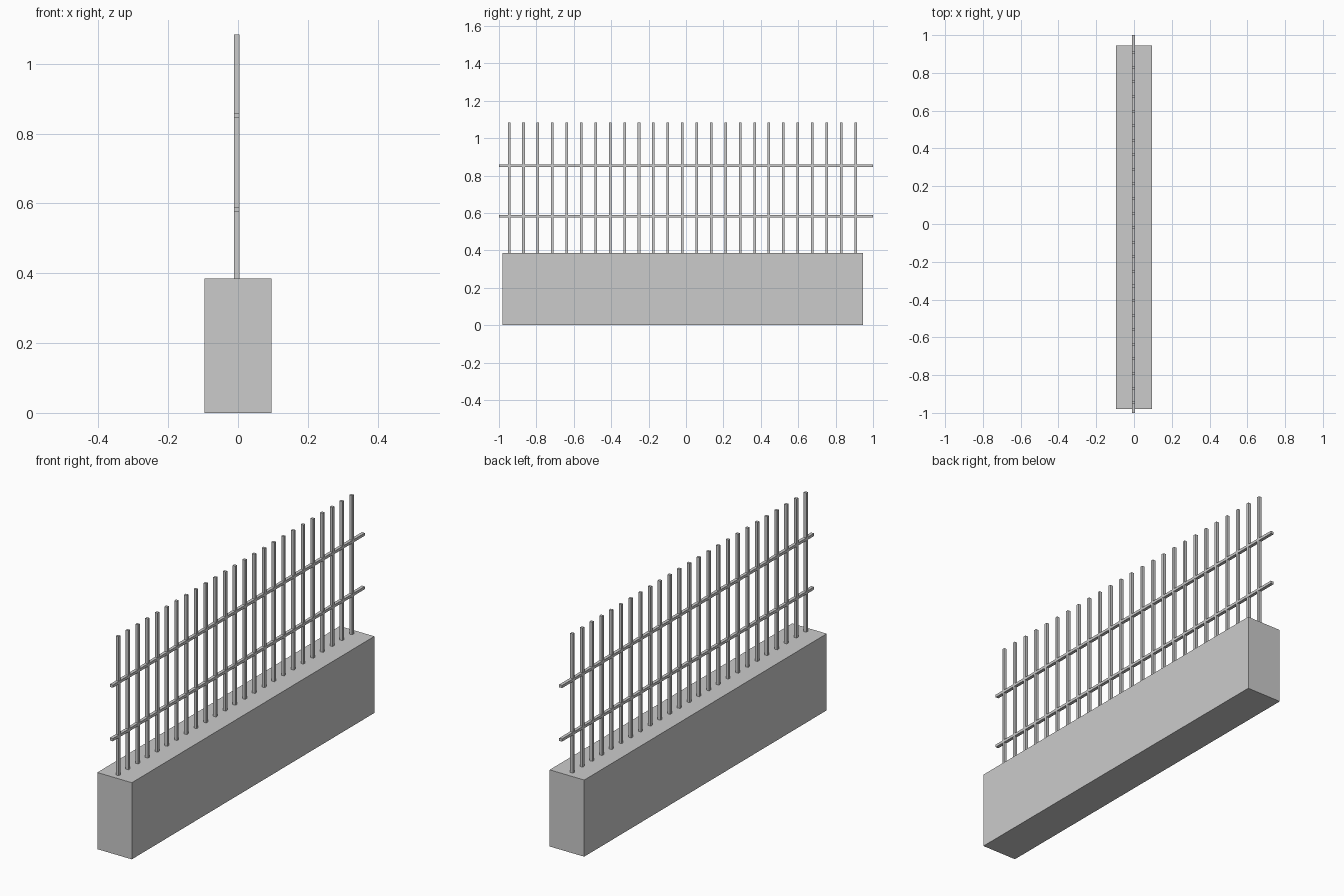
import bpy
import bmesh
from mathutils import Matrix

if "Cube" in bpy.data.objects:
    bpy.data.objects.remove(bpy.data.objects["Cube"])

grey = bpy.data.materials.new("concrete grey")
grey.diffuse_color = (0.6, 0.6, 0.6, 1)
grey.use_nodes = True
grey.node_tree.nodes["Principled BSDF"].inputs["Base Color"].default_value = grey.diffuse_color


def boxes(name, bounds):
    """One object made of axis-aligned boxes, each given by (low, high) corners."""
    bm = bmesh.new()
    for lo, hi in bounds:
        mid = [(a + b) / 2 for a, b in zip(lo, hi)]
        size = [b - a for a, b in zip(lo, hi)]
        bmesh.ops.create_cube(bm, size=1, matrix=Matrix.LocRotScale(mid, None, size))
    mesh = bpy.data.meshes.new(name)
    bm.to_mesh(mesh)
    bm.free()
    mesh.materials.append(grey)
    obj = bpy.data.objects.new(name, mesh)
    bpy.context.collection.objects.link(obj)
    return obj


WALL_TOP = 0.385
BAR_X = (-0.011, 0.004)   # the fence sits just off the wall's centre line
COUNT, FIRST, STEP, HALF = 25, -0.946, 0.0772, 0.0068

# Solid low wall
boxes("base_wall", [((-0.096, -0.98, 0), (0.096, 0.945, WALL_TOP))])

# Row of square upright bars
boxes("upright_bars", [
    ((BAR_X[0], FIRST + i * STEP - HALF, WALL_TOP - 0.005),
     (BAR_X[1], FIRST + i * STEP + HALF, 1.084))
    for i in range(COUNT)])

# Two long horizontal rails
for name, z in (("lower_rail", 0.583), ("upper_rail", 0.852)):
    boxes(name, [((BAR_X[0] - 0.0005, -1, z - HALF), (BAR_X[1] + 0.0005, 1, z + HALF))])
